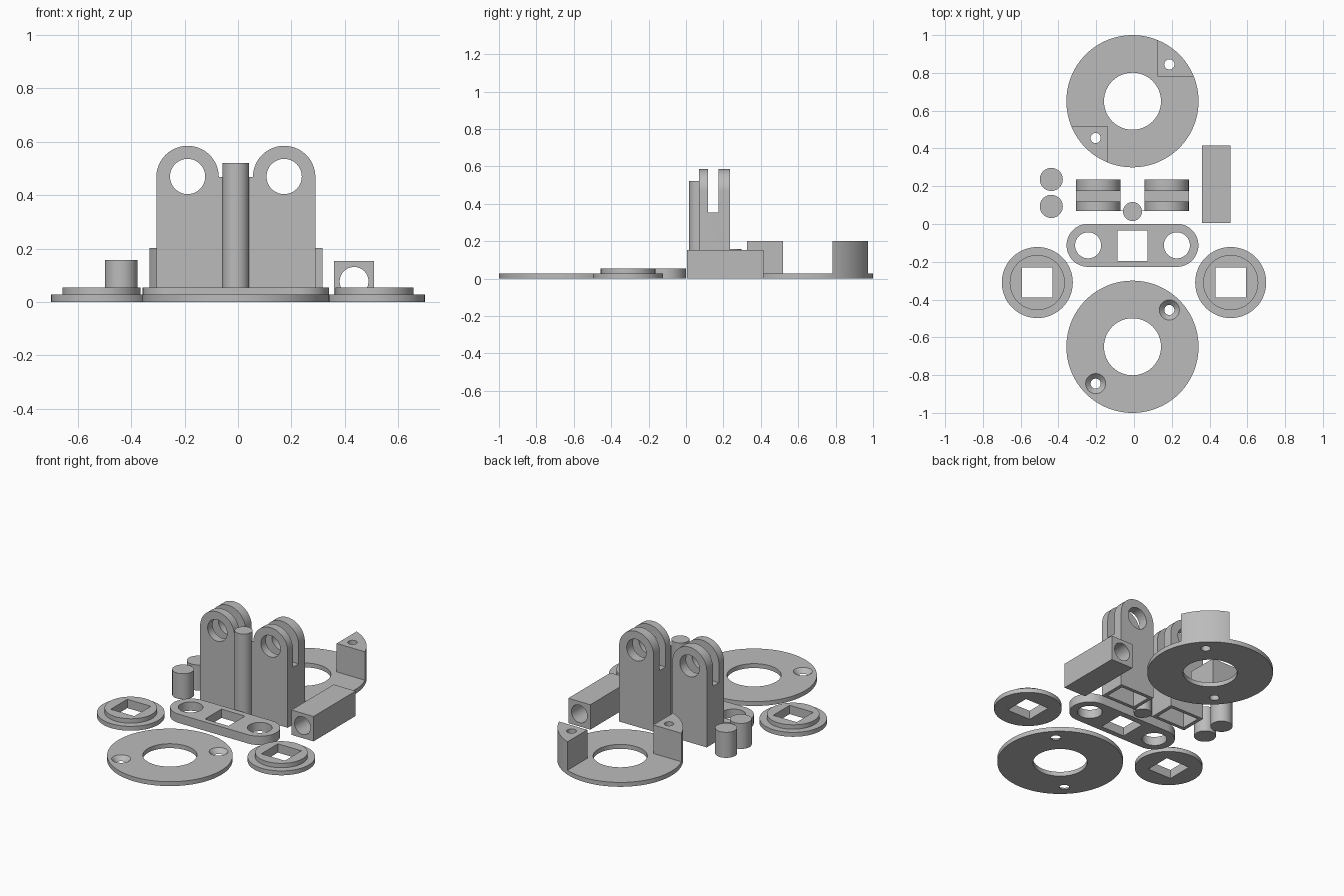
import bpy, bmesh
from math import pi, sin, cos, radians
from mathutils import Matrix

if "Cube" in bpy.data.objects:
    bpy.data.objects.remove(bpy.data.objects["Cube"], do_unlink=True)

GREY = (0.5, 0.5, 0.5, 1)
grey = bpy.data.materials.new("plain grey")
grey.use_nodes = True
grey.diffuse_color = GREY
grey.node_tree.nodes["Principled BSDF"].inputs["Base Color"].default_value = GREY

MID = -0.008          # shared centre line of the middle parts
T = 0.027             # plate thickness
UPRIGHT = Matrix.Rotation(pi / 2, 4, "X")   # turns a flat outline to face the front


def finish(name, bm, matrix=None):
    if matrix:
        bm.transform(matrix)
    bmesh.ops.recalc_face_normals(bm, faces=bm.faces)
    mesh = bpy.data.meshes.new(name)
    bm.to_mesh(mesh)
    bm.free()
    mesh.materials.append(grey)
    obj = bpy.data.objects.new(name, mesh)
    bpy.context.collection.objects.link(obj)
    return obj


def arc(x, y, r, start=0, end=360, n=64):
    """Points along an arc; a full circle leaves out the repeated point."""
    last = n if end - start == 360 else n + 1
    angles = [radians(start + (end - start) * i / n) for i in range(last)]
    return [(x + r * cos(a), y + r * sin(a)) for a in angles]


def rect(x0, x1, y0, y1):
    return [(x0, y0), (x1, y0), (x1, y1), (x0, y1)]


def square(x, y, half):
    return rect(x - half, x + half, y - half, y + half)


def prism(name, outline, z0, z1, matrix=None):
    bm = bmesh.new()
    base = bm.faces.new([bm.verts.new((x, y, z0)) for x, y in outline])
    top = bmesh.ops.extrude_face_region(bm, geom=[base])["geom"]
    verts = [v for v in top if isinstance(v, bmesh.types.BMVert)]
    bmesh.ops.translate(bm, verts=verts, vec=(0, 0, z1 - z0))
    return finish(name, bm, matrix)


def cone(name, x, y, z0, z1, r0, r1):
    bm = bmesh.new()
    bmesh.ops.create_cone(bm, cap_ends=True, segments=48, radius1=r0, radius2=r1, depth=z1 - z0)
    return finish(name, bm, Matrix.Translation((x, y, (z0 + z1) / 2)))


def boolean(obj, *cutters, operation="DIFFERENCE"):
    bpy.context.view_layer.objects.active = obj
    for c in cutters:
        mod = obj.modifiers.new("cut", "BOOLEAN")
        mod.operation, mod.solver, mod.object = operation, "EXACT", c
        bpy.ops.object.modifier_apply(modifier=mod.name)
        bpy.data.objects.remove(c, do_unlink=True)
    return obj


def drill(obj, *outlines):
    """Cut vertical through holes with the given outlines."""
    return boolean(obj, *[prism("cutter", o, -0.1, 0.4) for o in outlines])


# Front ring with two countersunk screw holes
front_ring = prism("front_ring", arc(MID, -0.65, 0.35, n=96), 0, T)
drill(front_ring, arc(MID, -0.65, 0.151))
for s in (1, -1):
    boolean(front_ring, cone("cutter", MID + s * 0.195, -0.65 + s * 0.195,
                             -0.01, T + 0.01, 0.017, 0.063))

# Back ring with two corner lugs
screws = [arc(MID + s * 0.195, 0.65 + s * 0.195, 0.027, n=32) for s in (1, -1)]
back_ring = prism("back_ring", arc(MID, 0.65, 0.35, n=96), 0, T)
drill(back_ring, arc(MID, 0.65, 0.151), *screws)
for s, name, hole in ((1, "left_lug", screws[0]), (-1, "right_lug", screws[1])):
    lug = prism(name, arc(MID, 0.65, 0.35, n=96), T, 0.202)
    xs = sorted((MID + s * 0.132, MID + s * 0.6))
    ys = sorted((0.65 + s * 0.132, 0.65 + s * 0.6))
    boolean(lug, prism("cutter", rect(*xs, *ys), -0.1, 0.4), operation="INTERSECT")
    drill(lug, hole)

# Link plate with rounded ends
link = prism("link_plate", arc(MID + 0.235, -0.113, 0.114, -90, 90, 32)
             + arc(MID - 0.235, -0.113, 0.114, 90, 270, 32), 0, 2 * T)
drill(link, arc(MID + 0.235, -0.113, 0.069), arc(MID - 0.235, -0.113, 0.069),
      square(MID, -0.115, 0.08))

# Stepped washers with square holes
for s, side in ((1, "left"), (-1, "right")):
    x, y = s * 0.512, -0.31
    for part, r, z in (("flange", 0.188, 0), ("step", 0.146, T)):
        drill(prism(f"{side}_washer_{part}", arc(x, y, r), z, z + T), square(x, y, 0.08))

# Upright clevises: round top, cross bore, slot and hollow base
for s, side in ((1, "left"), (-1, "right")):
    x = MID + s * 0.181
    outline = [(x - 0.117, 0), (x + 0.117, 0)] + arc(x, 0.468, 0.117, 0, 180, 48)
    clevis = prism(f"{side}_clevis", outline, -0.235, -0.069, UPRIGHT)
    boolean(clevis,
            prism("cutter", arc(x, 0.47, 0.066), -0.4, 0.1, UPRIGHT),
            prism("cutter", rect(x - 0.2, x + 0.2, 0.118, 0.175), 0.353, 0.7),
            prism("cutter", rect(x - 0.095, x + 0.095, 0.09, 0.214), -0.1, 0.31))

# Thin web joining the clevises, and the tall rod in front of it
prism("thin_web", rect(MID - 0.066, MID + 0.066, 0.069, 0.072), 0, 0.468)
prism("tall_rod", arc(MID, 0.066, 0.05, n=48), 0, 0.521)

# Short pegs
for i, y in enumerate((0.093, 0.236)):
    prism(f"short_peg_{i + 1}", arc(-0.438, y, 0.061, n=48), 0, 0.157)

# Square bar with a lengthwise bore
bar = prism("bored_bar", rect(0.36, 0.51, 0.005, 0.415), 0, 0.153)
boolean(bar, prism("cutter", arc(0.435, 0.077, 0.054, n=48), -0.6, 0.2, UPRIGHT))

# Smooth round surfaces, keeping edges sharp
bpy.ops.object.select_all(action="DESELECT")
for obj in bpy.context.collection.objects:
    if obj.type == "MESH" and grey.name in obj.data.materials:
        obj.select_set(True)
        bpy.context.view_layer.objects.active = obj
bpy.ops.object.shade_smooth_by_angle(angle=radians(30))
